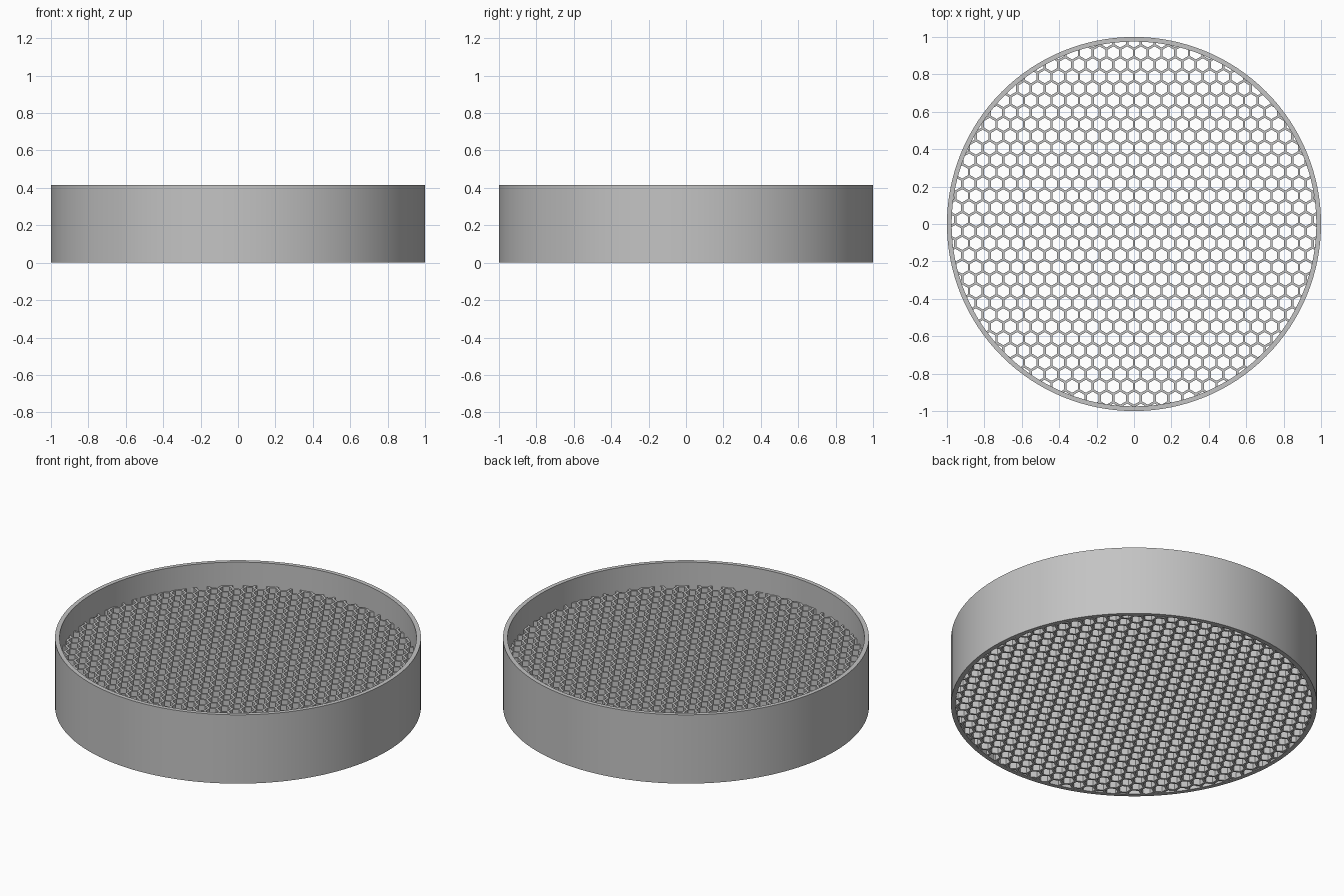
import bpy, bmesh, math

cube = bpy.data.objects.get("Cube")
if cube:
    bpy.data.objects.remove(cube, do_unlink=True)

HEIGHT, OUTER, INNER = 0.415, 1.0, 0.975
GRID_TOP = 0.275
PITCH, WALL = 0.0735, 0.013
ROW = PITCH * math.sqrt(3) / 2
SEGMENTS = 128

grey = bpy.data.materials.new("plain grey")
grey.use_nodes = True
colour = (0.55, 0.55, 0.55, 1)
grey.diffuse_color = colour
grey.node_tree.nodes["Principled BSDF"].inputs["Base Color"].default_value = colour


def circle(radius, count, cx=0, cy=0):
    """Points of a regular polygon with one corner towards +y."""
    angles = [math.pi / 2 + math.tau * i / count for i in range(count)]
    return [(cx + radius * math.cos(a), cy + radius * math.sin(a)) for a in angles]


def add_prism(bm, outline, low, high):
    bottom = [bm.verts.new((x, y, low)) for x, y in outline]
    top = [bm.verts.new((x, y, high)) for x, y in outline]
    bm.faces.new(bottom[::-1])
    bm.faces.new(top)
    n = len(outline)
    for i in range(n):
        j = (i + 1) % n
        bm.faces.new((bottom[i], bottom[j], top[j], top[i]))


def make_object(name, bm):
    mesh = bpy.data.meshes.new(name)
    bm.to_mesh(mesh)
    bm.free()
    mesh.materials.append(grey)
    obj = bpy.data.objects.new(name, mesh)
    bpy.context.collection.objects.link(obj)
    return obj


def activate(obj):
    bpy.ops.object.select_all(action='DESELECT')
    obj.select_set(True)
    bpy.context.view_layer.objects.active = obj


# Outer rim: rectangular section swept around the axis
bm = bmesh.new()
section = [(OUTER, 0), (OUTER, HEIGHT), (INNER, HEIGHT), (INNER, 0)]
loops = [[bm.verts.new((x, y, z)) for x, y in circle(r, SEGMENTS)] for r, z in section]
for k, a in enumerate(loops):
    b = loops[(k + 1) % len(loops)]
    for i in range(SEGMENTS):
        j = (i + 1) % SEGMENTS
        bm.faces.new((a[i], a[j], b[j], b[i]))
rim = make_object("outer_rim", bm)
activate(rim)
bpy.ops.object.shade_smooth_by_angle(angle=math.radians(30))

# Honeycomb block, slightly embedded in the rim
bm = bmesh.new()
block_radius = INNER + 0.006
add_prism(bm, circle(block_radius, SEGMENTS), 0, GRID_TOP)
honeycomb = make_object("honeycomb_grid", bm)

# Hexagonal holes through the block
bm = bmesh.new()
hole_radius = (PITCH - WALL) / math.sqrt(3)
for row in range(-17, 18):
    y = row * ROW - 0.04
    for col in range(-15, 16):
        x = (col + 0.5 * (row % 2)) * PITCH
        if math.hypot(x, y) < block_radius + hole_radius:
            add_prism(bm, circle(hole_radius, 6, x, y), -0.1, GRID_TOP + 0.1)
cutter = make_object("hole_cutter", bm)
cutter.hide_render = True

cut = honeycomb.modifiers.new("holes", 'BOOLEAN')
cut.operation = 'DIFFERENCE'
cut.solver = 'EXACT'
cut.object = cutter
activate(honeycomb)
bpy.ops.object.modifier_apply(modifier=cut.name)
bpy.data.objects.remove(cutter, do_unlink=True)
